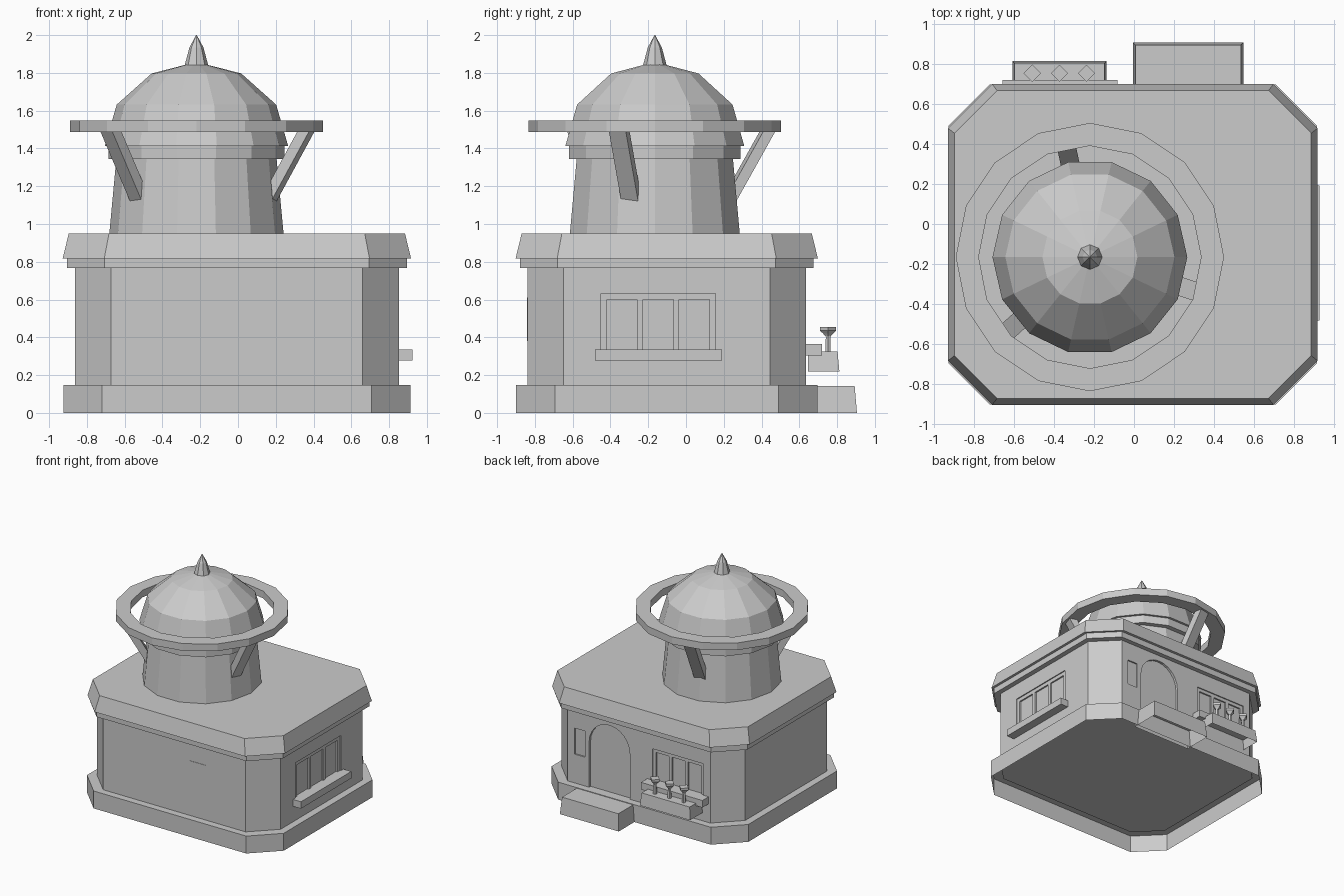
import bpy, bmesh, math
from mathutils import Matrix, Vector

if "Cube" in bpy.data.objects:
    bpy.data.objects.remove(bpy.data.objects["Cube"])

stone = bpy.data.materials.new("plain grey")
stone.use_nodes = True
GREY = (0.6, 0.6, 0.6, 1)
stone.diffuse_color = GREY
stone.node_tree.nodes["Principled BSDF"].inputs["Base Color"].default_value = GREY

CX, CY = -0.006, -0.102      # house centre
TX, TY = -0.22, -0.165       # tower centre
WALL_X, WALL_Y = 0.852, 0.636


def finish(name, bm):
    bmesh.ops.recalc_face_normals(bm, faces=bm.faces)
    mesh = bpy.data.meshes.new(name)
    bm.to_mesh(mesh)
    bm.free()
    mesh.materials.append(stone)
    obj = bpy.data.objects.new(name, mesh)
    bpy.context.collection.objects.link(obj)
    return obj


def loft(name, rings, floor=True):
    """Skin through rings of equal point count; floor=False leaves it hollow below."""
    bm = bmesh.new()
    loops = [[bm.verts.new(p) for p in ring] for ring in rings]
    n = len(loops[0])
    for a, b in zip(loops, loops[1:]):
        for i in range(n):
            j = (i + 1) % n
            bm.faces.new((a[i], a[j], b[j], b[i]))
    if floor:
        bm.faces.new(loops[0])
    bm.faces.new(loops[-1])
    return finish(name, bm)


def octagon(hx, hy, c, z):
    """Rectangle with cut corners."""
    pts = [(hx, hy - c), (hx - c, hy), (c - hx, hy), (-hx, hy - c),
           (-hx, c - hy), (c - hx, -hy), (hx - c, -hy), (hx, c - hy)]
    return [(CX + x, CY + y, z) for x, y in pts]


def circle(x, y, r, z, n):
    return [(x + r * math.cos(math.tau * i / n), y + r * math.sin(math.tau * i / n), z)
            for i in range(n)]


def turned(name, x, y, profile, n):
    return loft(name, [circle(x, y, r, z, n) for r, z in profile])


def box(name, x, y, z, taper=0.0, floor=True):
    """Box from three (min, max) ranges; taper narrows the top on three sides."""
    rings = []
    for h, t in ((z[0], 0), (z[1], taper)):
        rings.append([(x[0] + t, y[0], h), (x[1] - t, y[0], h),
                      (x[1] - t, y[1] - t, h), (x[0] + t, y[1] - t, h)])
    return loft(name, rings, floor)


def wall_box(name, side, u, d, z):
    """Box placed by distance d out from the side or back wall."""
    if side:
        return box(name, (WALL_X + d[0], WALL_X + d[1]), u, z)
    return box(name, u, (WALL_Y + d[0], WALL_Y + d[1]), z)


def carve(target, cutter):
    cutter.hide_render = True
    mod = target.modifiers.new("recess", "BOOLEAN")
    mod.operation, mod.solver, mod.object = "DIFFERENCE", "EXACT", cutter
    bpy.context.view_layer.objects.active = target
    bpy.ops.object.modifier_apply(modifier=mod.name)
    bpy.data.objects.remove(cutter)


# House: hollow plinth, walls, band and sloped roof edge
loft("plinth", [octagon(0.919, 0.798, 0.206, 0), octagon(0.919, 0.798, 0.206, 0.147)], floor=False)
walls = loft("walls", [octagon(0.858, 0.738, 0.192, 0.14), octagon(0.858, 0.738, 0.192, 0.79)])
loft("cornice_band", [octagon(0.9, 0.777, 0.2, 0.768), octagon(0.9, 0.777, 0.2, 0.82)])
loft("roof_slab", [octagon(0.922, 0.8, 0.22, 0.818), octagon(0.89, 0.768, 0.213, 0.95)])


# Windows: shallow recess, frame bars and sill
def window(name, side, u0, u1, z0, z1, bar, sill):
    carve(walls, wall_box("cutter", side, (u0, u1), (-0.022, 0.05), (z0, z1)))
    out = (-0.03, -0.009)
    wall_box(name + "_top_bar", side, (u0, u1), out, (z1 - bar, z1))
    step = (u1 - u0 - bar) / 3
    for i in range(4):
        a = u0 + i * step
        wall_box(f"{name}_bar_{i + 1}", side, (a, a + bar), out, (z0, z1 - bar))
    mid, half, depth, low, high = sill
    wall_box(name + "_sill", side, (mid - half, mid + half), (-0.03, depth), (low, high))


window("side_window", True, -0.45, 0.155, 0.33, 0.632, 0.031, (-0.145, 0.336, 0.073, 0.277, 0.335))
window("back_window", False, -0.61, -0.13, 0.36, 0.63, 0.028, (-0.37, 0.287, 0.083, 0.305, 0.365))

# Arched doorway recess
arch = [(0.46, 0.147), (0.46, 0.53)]
arch += [(0.27 + 0.19 * math.cos(math.pi * i / 12), 0.53 + 0.19 * math.sin(math.pi * i / 12))
         for i in range(1, 12)]
arch += [(0.08, 0.53), (0.08, 0.147)]
carve(walls, loft("cutter", [[(x, y, z) for x, z in arch]
                             for y in (WALL_Y - 0.02, WALL_Y + 0.05)]))
# Small wall panel recess beside the door
carve(walls, wall_box("cutter", False, (0.5, 0.595), (-0.012, 0.05), (0.39, 0.61)))
# Thin panel on the front wall
box("front_panel", (0.135, 0.295), (CY - 0.741, CY - 0.73), (0.38, 0.61))

# Door step, hollow below
box("door_step", (-0.005, 0.545), (0.66, 0.905), (0, 0.142), 0.012, floor=False)

# Planter with three flowers
box("planter", (-0.606, -0.137), (0.645, 0.812), (0.22, 0.325), 0.01, floor=False)
for i in range(3):
    x, y = -0.507 + 0.135 * i, 0.752
    turned(f"flower_stem_{i + 1}", x, y, [(0.017, 0.31), (0.013, 0.42)], 6)
    turned(f"flower_head_{i + 1}", x, y,
           [(0.014, 0.405), (0.026, 0.42), (0.043, 0.436), (0.043, 0.455)], 4)

# Tower, collar, dome and finial
turned("tower", TX, TY, [(0.463, 0.93), (0.422, 1.37)], 14)
turned("tower_collar", TX, TY, [(0.466, 1.345), (0.466, 1.42)], 14)
turned("dome", TX, TY, [(0.486, 1.412), (0.422, 1.632), (0.237, 1.797), (0.05, 1.845)], 14)
turned("finial", TX, TY, [(0.063, 1.838), (0.037, 1.935), (0.002, 2.0)], 8)

# Flat hoop around the dome
bm = bmesh.new()
hoop = [[bm.verts.new(p) for p in circle(TX, TY, r, z, 16)]
        for r, z in ((0.669, 1.487), (0.669, 1.548), (0.555, 1.548), (0.555, 1.487))]
for k in range(4):
    a, b = hoop[k], hoop[(k + 1) % 4]
    for i in range(16):
        j = (i + 1) % 16
        bm.faces.new((a[i], a[j], b[j], b[i]))
finish("hoop", bm)

# Three slanted struts under the hoop
side = [(0.58, 1.495), (0.645, 1.495), (0.425, 1.11), (0.376, 1.138)]
for i, angle in enumerate((-18, 102, 222)):
    turn = Matrix.Translation((TX, TY, 0)) @ Matrix.Rotation(math.radians(angle), 4, "Z")
    loft(f"strut_{i + 1}", [[turn @ Vector((r, w, z)) for r, z in side] for w in (-0.047, 0.047)])
